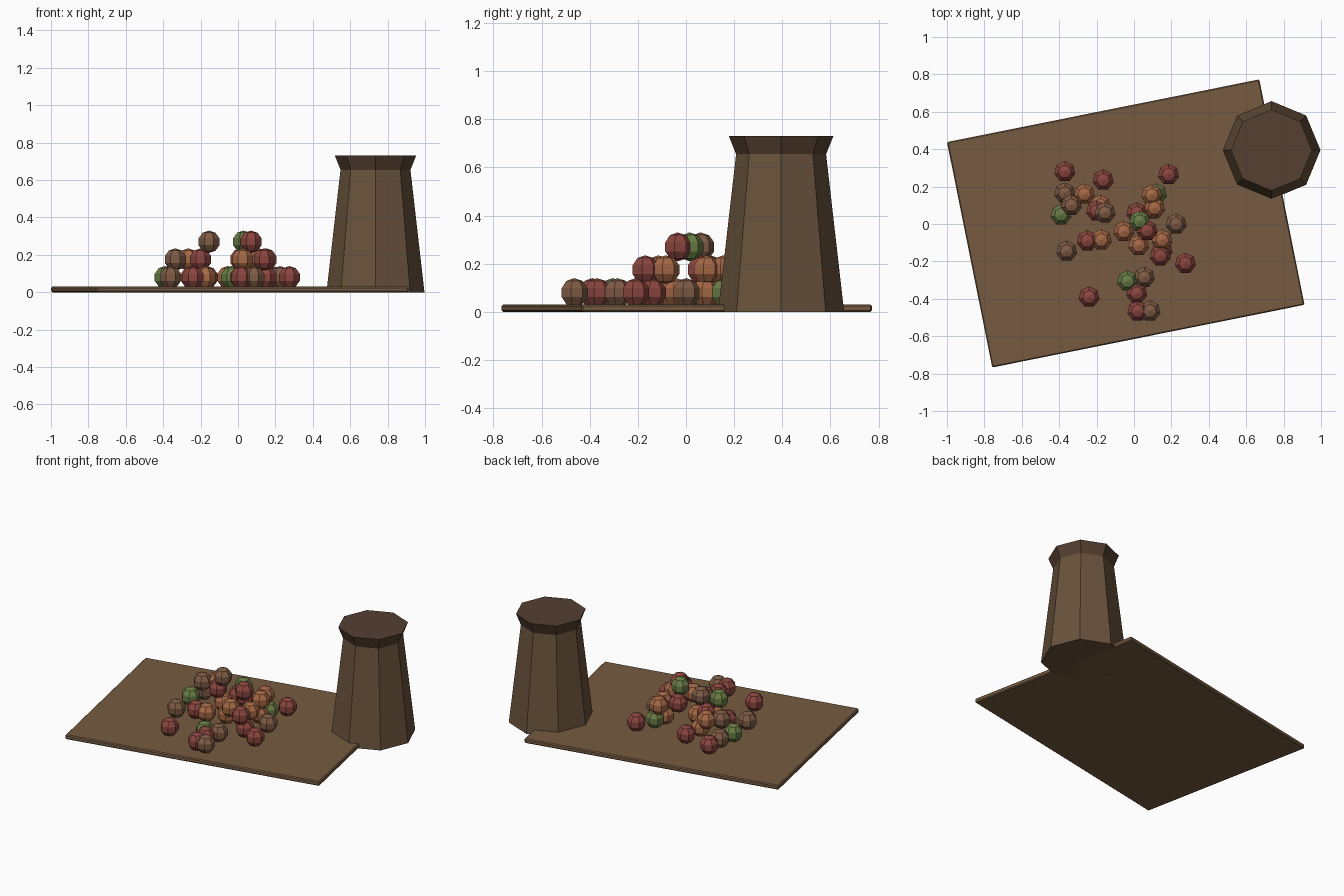
import bpy, bmesh, math
from mathutils import Matrix

if "Cube" in bpy.data.objects:
    bpy.data.objects.remove(bpy.data.objects["Cube"])


def material(name, rgb):
    m = bpy.data.materials.new(name)
    m.diffuse_color = (*rgb, 1)
    m.use_nodes = True
    m.node_tree.nodes["Principled BSDF"].inputs["Base Color"].default_value = m.diffuse_color
    return m


MATS = {
    "red": material("fruit_red", (0.26, 0.06, 0.05)),
    "orange": material("fruit_orange", (0.38, 0.14, 0.06)),
    "brown": material("fruit_brown", (0.21, 0.105, 0.06)),
    "green": material("fruit_green", (0.14, 0.20, 0.06)),
}
CLOTH = material("cloth", (0.18, 0.105, 0.053))
BASKET = material("basket_side", (0.14, 0.085, 0.045))
RIM = material("basket_rim", (0.09, 0.05, 0.03))


def finish(name, bm, mats):
    bmesh.ops.recalc_face_normals(bm, faces=bm.faces)
    me = bpy.data.meshes.new(name)
    bm.to_mesh(me)
    bm.free()
    ob = bpy.data.objects.new(name, me)
    bpy.context.collection.objects.link(ob)
    for m in mats:
        me.materials.append(m)
    return ob


# ground mat: thin turned slab with softened edges
bm = bmesh.new()
bmesh.ops.create_cube(bm, size=1, matrix=Matrix.Diagonal((1.703, 1.229, 0.03, 1)))
bmesh.ops.bevel(bm, geom=bm.edges[:], offset=0.006, segments=1, affect='EDGES')
mat_ob = finish("ground_mat", bm, [CLOTH])
mat_ob.location = (-0.044, 0.003, 0.015)
mat_ob.rotation_euler.z = math.radians(11.35)

# basket: eight-sided tapering body with a flared rim
bm = bmesh.new()
rings = []
for r, z in [(0.262, 0), (0.187, 0.655), (0.217, 0.73)]:
    rings.append([bm.verts.new((r * math.cos(i * math.pi / 4),
                                r * math.sin(i * math.pi / 4), z)) for i in range(8)])
for k in range(2):
    for i in range(8):
        j = (i + 1) % 8
        f = bm.faces.new((rings[k][i], rings[k][j], rings[k + 1][j], rings[k + 1][i]))
        f.material_index = k
bm.faces.new(rings[0])
bm.faces.new(rings[2]).material_index = 1
basket = finish("basket", bm, [BASKET, RIM])
basket.location = (0.735, 0.395, 0)

# fruit heap: (x, y) per colour on three stacked layers
LAYERS = [
    (0.08, {
        "red": [(-.37, .28), (-.165, .235), (-.25, -.09), (-.24, -.39), (.185, .265),
                (.275, -.21), (.015, -.37), (.02, -.465), (.15, -.14)],
        "brown": [(-.37, .165), (-.36, -.145), (.225, 0), (.055, -.285), (.085, -.465)],
        "green": [(-.39, .05), (.12, .16), (-.035, -.305)],
        "orange": [(-.18, .10), (-.175, -.085), (-.055, -.04), (.10, .08)],
    }),
    (0.175, {
        "red": [(-.20, .07), (.015, .06), (.14, -.17)],
        "brown": [(-.335, .10)],
        "orange": [(-.265, .16), (.095, .155), (.11, .085), (.025, -.115), (.15, -.085)],
    }),
    (0.27, {
        "red": [(.07, -.035)],
        "brown": [(-.155, .06)],
        "green": [(.03, .015)],
    }),
]
for z, groups in LAYERS:
    for colour, spots in groups.items():
        for x, y in spots:
            bm = bmesh.new()
            bmesh.ops.create_uvsphere(bm, u_segments=7, v_segments=5, radius=0.06)
            finish("fruit_" + colour, bm, [MATS[colour]]).location = (x, y, z)
